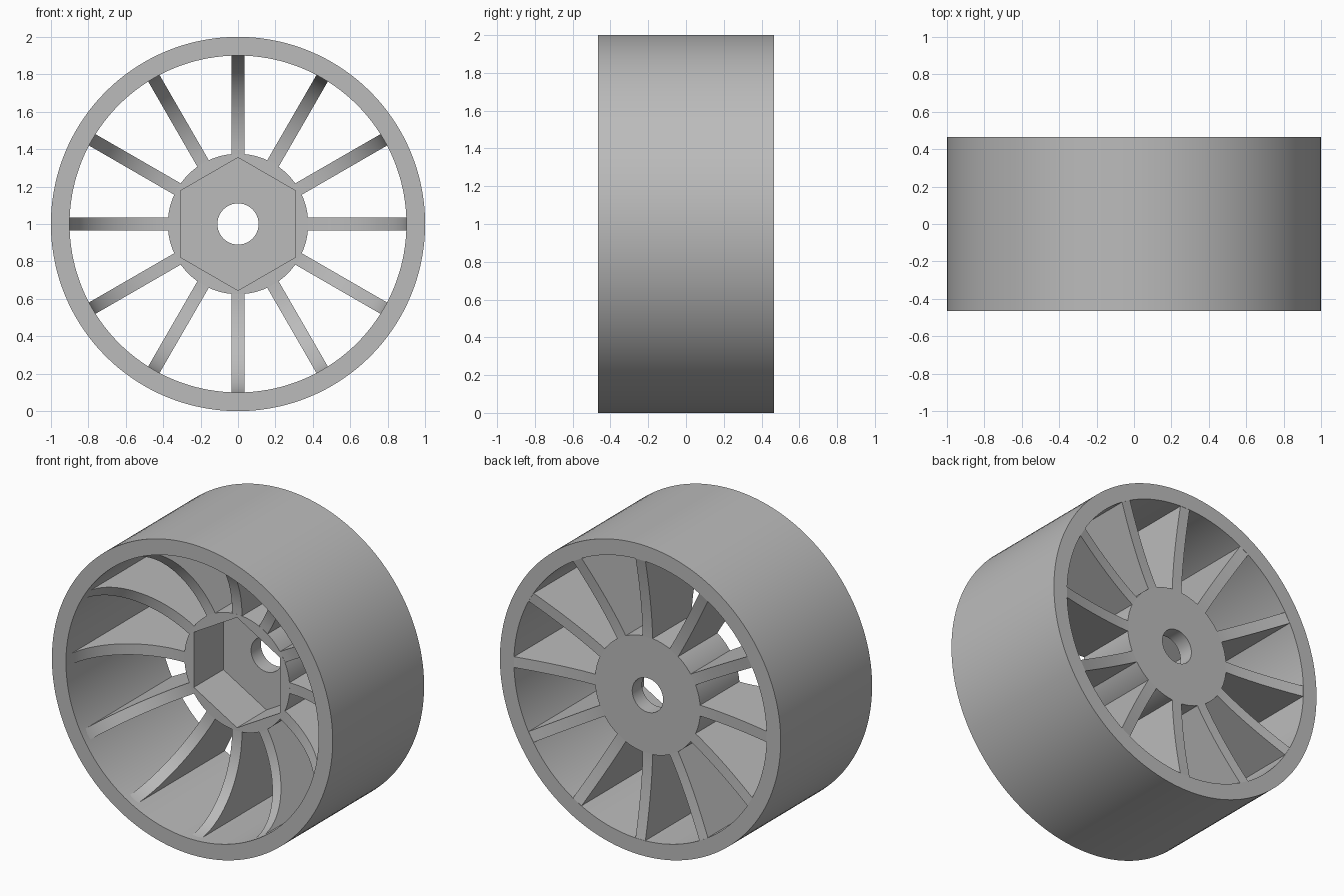
import bpy, bmesh, math
from mathutils import Matrix

if "Cube" in bpy.data.objects:
    bpy.data.objects.remove(bpy.data.objects["Cube"])

HALF = 0.465                  # half width of the rim
RIM_OUT, RIM_IN = 1.0, 0.9
HUB_R, HUB_FRONT, HUB_BACK = 0.375, -0.01, 0.39
FLOOR = 0.29                  # bottom of the hex socket
SPOKES, THICK = 12, 0.07
SEGS = 144

grey = bpy.data.materials.new("wheel grey")
grey.diffuse_color = (0.5, 0.5, 0.5, 1)
grey.use_nodes = True
grey.node_tree.nodes["Principled BSDF"].inputs["Base Color"].default_value = grey.diffuse_color


def finish(name, bm):
    bmesh.ops.recalc_face_normals(bm, faces=bm.faces[:])
    mesh = bpy.data.meshes.new(name)
    bm.to_mesh(mesh)
    bm.free()
    obj = bpy.data.objects.new(name, mesh)
    bpy.context.collection.objects.link(obj)
    mesh.materials.append(grey)
    return obj


def smooth(obj):
    bpy.ops.object.select_all(action='DESELECT')
    obj.select_set(True)
    bpy.context.view_layer.objects.active = obj
    bpy.ops.object.shade_smooth_by_angle(angle=math.radians(30))


def prism(name, radius, y0, y1, sides):
    """Closed prism along y with one corner pointing up."""
    bm = bmesh.new()
    rings = []
    for y in (y0, y1):
        rings.append([bm.verts.new((radius * math.sin(2 * math.pi * i / sides), y,
                                    1 + radius * math.cos(2 * math.pi * i / sides)))
                      for i in range(sides)])
    a, b = rings
    for i in range(sides):
        j = (i + 1) % sides
        bm.faces.new((a[i], a[j], b[j], b[i]))
    bm.faces.new(a)
    bm.faces.new(b)
    return finish(name, bm)


def cut(obj, cutters):
    """Subtract the cutters from obj and remove them."""
    bpy.context.view_layer.objects.active = obj
    for c in cutters:
        c.hide_render = True
        mod = obj.modifiers.new("cut", 'BOOLEAN')
        mod.operation, mod.solver, mod.object = 'DIFFERENCE', 'EXACT', c
        bpy.ops.object.modifier_apply(modifier=mod.name)
        bpy.data.objects.remove(c)


# Rim: rectangular section turned around the axle
bm = bmesh.new()
section = [(RIM_OUT, -HALF), (RIM_OUT, HALF), (RIM_IN, HALF), (RIM_IN, -HALF)]
rings = []
for i in range(SEGS):
    a = 2 * math.pi * i / SEGS
    rings.append([bm.verts.new((r * math.sin(a), y, 1 + r * math.cos(a))) for r, y in section])
for i in range(SEGS):
    p, q = rings[i], rings[(i + 1) % SEGS]
    for k in range(4):
        m = (k + 1) % 4
        bm.faces.new((p[k], p[m], q[m], q[k]))
smooth(finish("rim", bm))

# Hub: drum with a hex socket in front and an axle bore
hub = prism("hub", HUB_R, HUB_FRONT, HUB_BACK, SEGS)
cut(hub, [prism("hex_cutter", 0.355, -0.2, FLOOR, 6),
          prism("bore_cutter", 0.11, 0.1, 0.6, 64)])
smooth(hub)

# Spokes: blades with a rounded front edge and a slightly dished back edge
N = 20
R0, R1 = HUB_R - 0.004, RIM_IN + 0.003
front, back = [], []
for i in range(N + 1):
    a = math.pi / 2 * i / N
    front.append((R0 + (R1 - R0) * math.sin(a),
                  -HALF + 0.001 + (HALF + HUB_FRONT) * math.cos(a)))
    t = i / N
    back.append((R0 + (R1 - R0) * t, HUB_BACK + (HALF - HUB_BACK - 0.001) * t ** 1.6))
outline = front + back[::-1]

for s in range(SPOKES):
    bm = bmesh.new()
    left = [bm.verts.new((-THICK / 2, y, r)) for r, y in outline]
    right = [bm.verts.new((THICK / 2, y, r)) for r, y in outline]
    n = len(outline)
    bm.faces.new(left)
    bm.faces.new(right)
    for i in range(n):
        j = (i + 1) % n
        bm.faces.new((left[i], left[j], right[j], right[i]))
    turn = Matrix.Translation((0, 0, 1)) @ Matrix.Rotation(2 * math.pi * s / SPOKES, 4, 'Y')
    bmesh.ops.transform(bm, matrix=turn, verts=bm.verts[:])
    smooth(finish(f"spoke_{s + 1}", bm))
